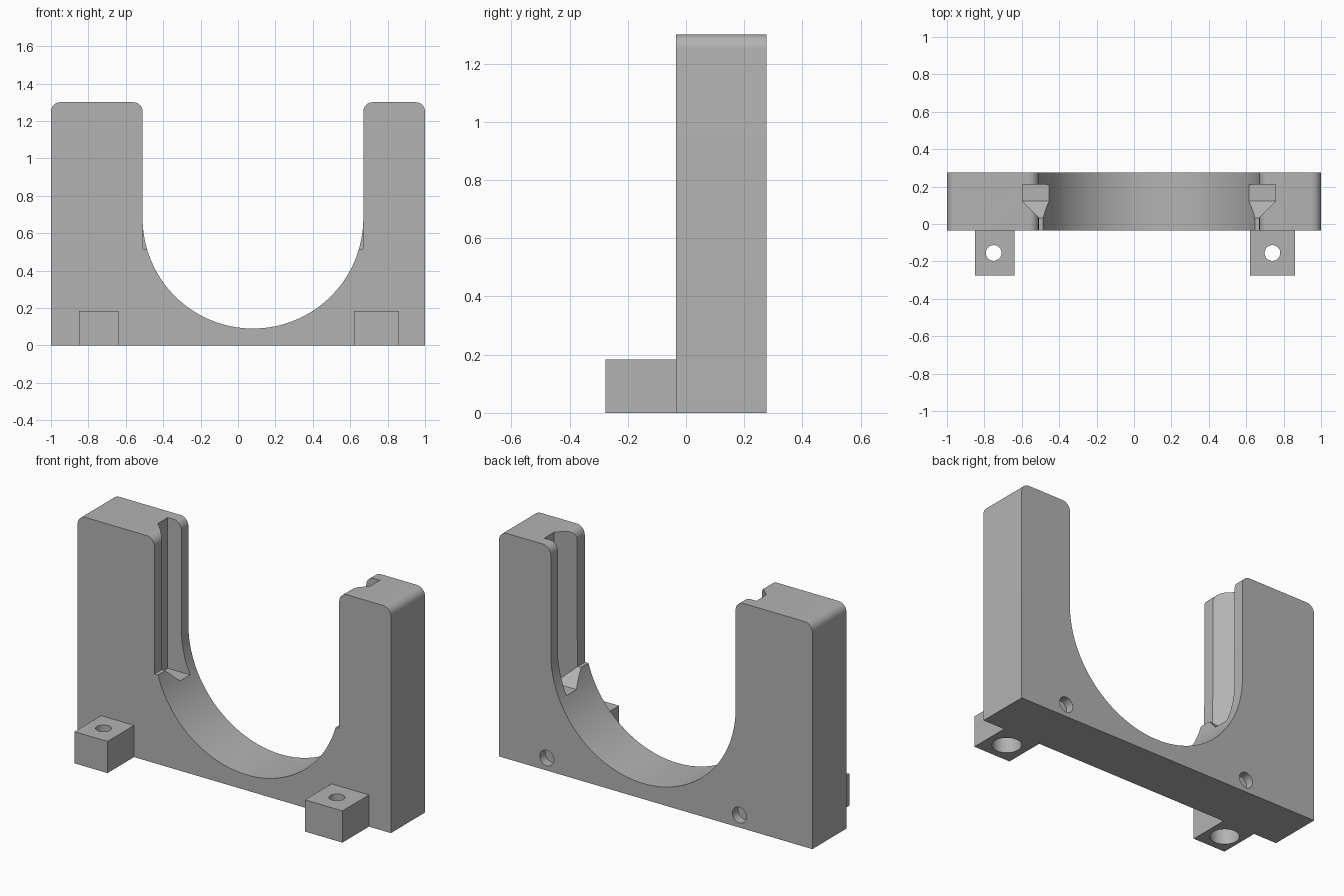
import bpy
import bmesh
from math import cos, sin, pi, radians
from mathutils import Matrix

cube = bpy.data.objects.get("Cube")
if cube:
    bpy.data.objects.remove(cube, do_unlink=True)

grey = bpy.data.materials.new("mid_grey")
grey.use_nodes = True
colour = (0.45, 0.45, 0.45, 1)
grey.diffuse_color = colour
grey.node_tree.nodes["Principled BSDF"].inputs["Base Color"].default_value = colour

FRONT, BACK, TOP = -0.034, 0.276, 1.3
MID, RADIUS, ARC_Z = 0.08, 0.59, 0.68     # round cradle opening
FILLET = 0.05


def finish(name, bm):
    bmesh.ops.recalc_face_normals(bm, faces=bm.faces)
    mesh = bpy.data.meshes.new(name)
    bm.to_mesh(mesh)
    bm.free()
    mesh.materials.append(grey)
    obj = bpy.data.objects.new(name, mesh)
    bpy.context.collection.objects.link(obj)
    return obj


def loft(name, sections):
    """Closed solid through matching rings of points."""
    bm = bmesh.new()
    rings = [[bm.verts.new(p) for p in s] for s in sections]
    for a, b in zip(rings, rings[1:]):
        for i in range(len(a)):
            j = (i + 1) % len(a)
            bm.faces.new((a[i], a[j], b[j], b[i]))
    bm.faces.new(rings[0])
    bm.faces.new(rings[-1])
    return finish(name, bm)


def box(name, x0, x1, y0, y1, z0, z1):
    ring = ((x0, z0), (x1, z0), (x1, z1), (x0, z1))
    return loft(name, [[(x, y, z) for x, z in ring] for y in (y0, y1)])


def cylinder(name, radius, depth, centre, along_y=False):
    bm = bmesh.new()
    turn = Matrix.Rotation(pi / 2 if along_y else 0, 4, "X")
    bmesh.ops.create_cone(bm, cap_ends=True, segments=48, radius1=radius, radius2=radius,
                          depth=depth, matrix=Matrix.Translation(centre) @ turn)
    return finish(name, bm)


def cut(target, cutter):
    cutter.hide_render = True
    mod = target.modifiers.new("cut", "BOOLEAN")
    mod.operation, mod.solver, mod.object = "DIFFERENCE", "EXACT", cutter
    bpy.context.view_layer.objects.active = target
    bpy.ops.object.modifier_apply(modifier=mod.name)
    bpy.data.objects.remove(cutter, do_unlink=True)


def arc(cx, cz, r, start, end, steps):
    angles = [radians(start + (end - start) * i / steps) for i in range(steps + 1)]
    return [(cx + r * cos(a), cz + r * sin(a)) for a in angles]


def pillar_top(x0, x1):
    """Rounded pillar top, running from its right side to its left side."""
    z = TOP - FILLET
    return (arc(x1 - FILLET, z, FILLET, 0, 90, 8)
            + arc(x0 + FILLET, z, FILLET, 90, 180, 8))


# U-shaped upright
outline = [(-1, 0), (1, 0)]
outline += pillar_top(MID + RADIUS, 1)
outline += arc(MID, ARC_Z, RADIUS, 0, -180, 64)
outline += pillar_top(-1, MID - RADIUS)
upright = loft("upright_cradle", [[(x, y, z) for x, z in outline] for y in (FRONT, BACK)])

for side in (-1, 1):
    # Vertical keyhole slot: wide channel, tapered throat, narrow front relief
    stations = ((-0.1, 0.588, 0.515), (0.033, 0.588, 0.515),
                (0.122, 0.677, 0.43), (0.212, 0.677, 0.43))
    sections = []
    for y, reach, floor in stations:
        inner, outer = MID + side * 0.3, MID + side * reach
        sections.append([(inner, y, floor), (outer, y, floor), (outer, y, 1.5), (inner, y, 1.5)])
    cut(upright, loft("slot_cutter", sections))
    # Blind round recess in the back
    cut(upright, cylinder("recess_cutter", 0.045, 0.1,
                          (MID + side * 0.615, BACK, 0.072), True))

# Mounting feet with counterbored screw holes
feet = []
for name, x0, x1, hole in (("right_foot", -0.85, -0.64, -0.75),
                           ("left_foot", 0.62, 0.86, 0.74)):
    foot = box(name, x0, x1, -0.276, FRONT, 0, 0.183)
    cut(foot, cylinder("hole_cutter", 0.042, 0.6, (hole, -0.155, 0.1)))
    cut(foot, cylinder("bore_cutter", 0.078, 0.2, (hole, -0.155, 0)))
    feet.append(foot)

# Smooth curved walls, crisp edges
bpy.ops.object.select_all(action="DESELECT")
for obj in [upright] + feet:
    obj.select_set(True)
bpy.context.view_layer.objects.active = upright
bpy.ops.object.shade_smooth_by_angle(angle=radians(25))
